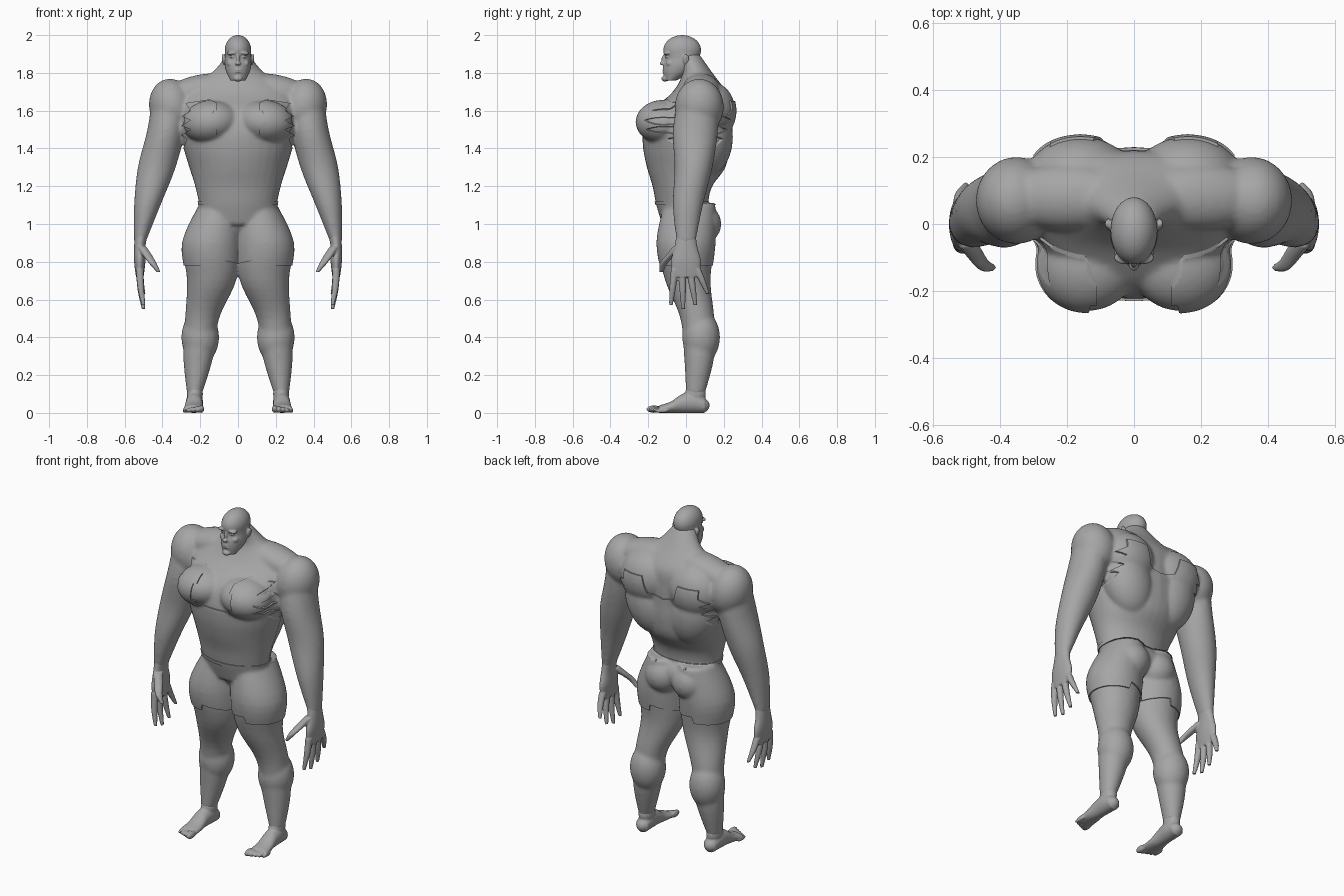
import bpy, bmesh, math
from mathutils import Matrix, Vector

cube = bpy.data.objects.get("Cube")
if cube:
    bpy.data.objects.remove(cube, do_unlink=True)

grey = bpy.data.materials.new("plain grey")
grey.use_nodes = True
grey.diffuse_color = (0.38, 0.38, 0.38, 1)
grey.node_tree.nodes["Principled BSDF"].inputs["Base Color"].default_value = grey.diffuse_color
SIDES = {"left": 1, "right": -1}


def blend(a, b, c, d, t):
    # Catmull-Rom curve through neighbouring rings
    return [q + t / 2 * (r - p + t * (2 * p - 5 * q + 4 * r - s + t * (3 * (q - r) + s - p)))
            for p, q, r, s in zip(a, b, c, d)]


def stack(start, step, rows):
    """Rings at even heights from rows of (x, y, width radius, depth radius)."""
    return [(x, y, start + step * i, wide, deep) for i, (x, y, wide, deep) in enumerate(rows)]


def loft(bm, rings, side=1, axis="Z", segments=32, steps=5):
    """Skin elliptical rings lying across the axis."""
    padded = [rings[0], *rings, rings[-1]]
    path = [blend(*padded[i:i + 4], k / steps)
            for i in range(len(rings) - 1) for k in range(steps)] + [rings[-1]]
    loops = []
    for x, y, z, wide, deep in path:
        loop = []
        for k in range(segments):
            angle = math.tau * k / segments
            u, v = wide * math.cos(angle), deep * math.sin(angle)
            place = (x + u, y + v, z) if axis == "Z" else (x + u, y, z + v)
            loop.append(bm.verts.new((side * place[0], place[1], place[2])))
        loops.append(loop)
    for low, high in zip(loops, loops[1:]):
        for k in range(segments):
            following = (k + 1) % segments
            bm.faces.new((low[k], low[following], high[following], high[k]))
    bm.faces.new(loops[0])
    bm.faces.new(loops[-1])


def blob(bm, centre, radii, side=1, tilt=0):
    place = Matrix.Translation((side * centre[0], centre[1], centre[2]))
    turn = Matrix.Rotation(side * tilt, 4, "Y")
    bmesh.ops.create_uvsphere(bm, u_segments=32, v_segments=20, radius=1,
                              matrix=place @ turn @ Matrix.Diagonal((*radii, 1)))


def bake(obj):
    bpy.context.view_layer.update()
    graph = bpy.context.evaluated_depsgraph_get()
    mesh = bpy.data.meshes.new_from_object(obj.evaluated_get(graph))
    obj.modifiers.clear()
    obj.data = mesh
    mesh.materials.clear()
    mesh.materials.append(grey)
    bpy.ops.object.select_all(action="DESELECT")
    obj.select_set(True)
    bpy.context.view_layer.objects.active = obj
    bpy.ops.object.shade_smooth_by_angle(angle=math.radians(50))


def new_object(name, bm):
    bmesh.ops.recalc_face_normals(bm, faces=bm.faces)
    mesh = bpy.data.meshes.new(name)
    bm.to_mesh(mesh)
    bm.free()
    obj = bpy.data.objects.new(name, mesh)
    bpy.context.collection.objects.link(obj)
    return obj


def fuse(name, bm, voxel, passes):
    """Melt overlapping masses into one smooth skin."""
    obj = new_object(name, bm)
    remesh = obj.modifiers.new("fuse", "REMESH")
    remesh.mode = "VOXEL"
    remesh.voxel_size = voxel
    relax = obj.modifiers.new("relax", "SMOOTH")
    relax.factor = 0.5
    relax.iterations = passes
    bake(obj)
    return obj


# Torso core, hips to neck
bm = bmesh.new()
loft(bm, stack(1, 0.1, [
    (0, 0, 0.2, 0.12), (0, -0.02, 0.2, 0.13), (0, -0.02, 0.22, 0.15), (0, 0, 0.25, 0.2),
    (0, 0, 0.28, 0.22), (0, 0, 0.3, 0.22), (0, 0.02, 0.3, 0.2), (0, 0.07, 0.3, 0.14),
    (0, 0.06, 0.14, 0.08), (0, 0.01, 0.06, 0.06)]))
blob(bm, (0, 0.02, 1.03), (0.19, 0.13, 0.1))
for s in SIDES.values():
    # Arm and leg cores
    loft(bm, stack(1.7, -0.2, [(0.36, 0.07, 0.09, 0.1), (0.38, 0.05, 0.1, 0.12),
                               (0.43, 0.04, 0.1, 0.1), (0.48, 0.01, 0.07, 0.08),
                               (0.52, 0, 0.03, 0.05)]), s)
    loft(bm, stack(1.1, -0.2, [(0.1, 0.02, 0.1, 0.13), (0.14, 0, 0.15, 0.15),
                               (0.14, 0.01, 0.13, 0.12), (0.19, 0.06, 0.09, 0.09),
                               (0.21, 0.07, 0.08, 0.08), (0.23, 0.05, 0.04, 0.05)]), s)
    # Muscles: shoulder, trapezius, chest, shoulder blade, back, buttock, calf
    blob(bm, (0.35, 0.07, 1.62), (0.12, 0.13, 0.15), s, 0.2)
    blob(bm, (0.2, 0.08, 1.71), (0.2, 0.1, 0.08), s, 0.2)
    blob(bm, (0.14, -0.12, 1.54), (0.15, 0.14, 0.11), s, 0.1)
    blob(bm, (0.16, 0.14, 1.6), (0.16, 0.12, 0.15), s)
    blob(bm, (0.15, 0.12, 1.46), (0.14, 0.12, 0.2), s, 0.3)
    blob(bm, (0.09, 0.08, 1), (0.1, 0.1, 0.1), s)
    blob(bm, (0.2, 0.08, 0.4), (0.1, 0.1, 0.14), s)
body = fuse("body", bm, 0.01, 8)

# Head: jaw, crown, nose, chin, lips
bm = bmesh.new()
loft(bm, stack(1.76, 0.04, [(0, -0.08, 0.04, 0.03), (0, -0.05, 0.06, 0.07), (0, -0.03, 0.07, 0.09),
                            (0, -0.02, 0.07, 0.09), (0, -0.02, 0.07, 0.1)]))
blob(bm, (0, -0.02, 1.92), (0.07, 0.1, 0.08))
blob(bm, (0, -0.11, 1.87), (0.01, 0.02, 0.03))
blob(bm, (0, -0.12, 1.85), (0.016, 0.02, 0.01))
blob(bm, (0, -0.11, 1.77), (0.025, 0.02, 0.016))
for lip in (1.804, 1.816):
    blob(bm, (0, -0.11, lip), (0.025, 0.015, 0.005))
for s in SIDES.values():
    # Brow, eye, cheek, ear
    blob(bm, (0.03, -0.1, 1.905), (0.03, 0.02, 0.01), s, 0.1)
    blob(bm, (0.03, -0.1, 1.885), (0.014, 0.01, 0.006), s)
    blob(bm, (0.04, -0.08, 1.85), (0.02, 0.025, 0.02), s)
    blob(bm, (0.075, 0, 1.87), (0.01, 0.017, 0.03), s, 0.2)
fuse("head", bm, 0.004, 3)

for label, s in SIDES.items():
    # Palm, thumb and fanned fingers
    bm = bmesh.new()
    loft(bm, stack(0.96, -0.08, [(0.51, 0, 0.035, 0.05), (0.52, 0, 0.03, 0.06),
                                 (0.52, 0, 0.03, 0.08), (0.52, 0, 0.02, 0.07)]), s)
    loft(bm, stack(0.88, -0.045, [(0.51, -0.04, 0.025, 0.03), (0.48, -0.08, 0.025, 0.025),
                                  (0.45, -0.12, 0.02, 0.02), (0.42, -0.13, 0.01, 0.01)]), s)
    for i in range(4):
        root, tip = 0.04 * i - 0.06, 0.065 * i - 0.08
        end = 0.55 + 0.02 * (i - 1) ** 2
        joints = [(0.52 - 0.02 * t * t, root + (tip - root) * t, 0.02 - 0.01 * t * t,
                   0.02 - 0.01 * t * t) for t in (0, 0.5, 1)]
        loft(bm, stack(0.76, (end - 0.76) / 2, joints), s)
    fuse(label + "_hand", bm, 0.005, 4)

    # Foot resting on the ground, heel, ankle and toes
    bm = bmesh.new()
    profile = [(0.04, 0.04), (0.045, 0.055), (0.045, 0.05), (0.05, 0.03), (0.055, 0.02)]
    loft(bm, [(0.228 + 0.002 * i, 0.1 - 0.06 * i, tall, wide, tall)
              for i, (wide, tall) in enumerate(profile)], s, "Y")
    blob(bm, (0.228, 0.08, 0.04), (0.04, 0.045, 0.04), s)
    blob(bm, (0.228, 0.05, 0.1), (0.042, 0.055, 0.06), s)
    for toe in range(5):
        size = 0.02 - 0.002 * toe
        blob(bm, (0.195 + 0.022 * toe, 0.01 * toe - 0.17, size), (0.8 * size, 0.04, size), s)
    fuse(label + "_foot", bm, 0.005, 4)


def garment(name, half, near, far, thickness):
    """Thickened skin trimmed by a mirrored outline."""
    outline = half + [(-x, z) for x, z in reversed(half) if x > 0]
    bm = bmesh.new()
    base = bm.faces.new([bm.verts.new((x, near, z)) for x, z in outline])
    grown = bmesh.ops.extrude_face_region(bm, geom=[base], use_keep_orig=True)["geom"]
    moved = [v for v in grown if isinstance(v, bmesh.types.BMVert)]
    bmesh.ops.translate(bm, vec=Vector((0, far - near, 0)), verts=moved)
    bmesh.ops.triangulate(bm, faces=bm.faces)
    cutter = new_object(name + "_cutter", bm)
    cloth = bpy.data.objects.new(name, body.data.copy())
    bpy.context.collection.objects.link(cloth)
    puff = cloth.modifiers.new("thickness", "DISPLACE")
    puff.mid_level = 0
    puff.strength = thickness
    trim = cloth.modifiers.new("trim", "BOOLEAN")
    trim.operation = "INTERSECT"
    trim.solver = "MANIFOLD"
    trim.object = cutter
    bake(cloth)
    bpy.data.objects.remove(cutter, do_unlink=True)


# Torn vest, belt and shorts
teeth = [(x, z - 0.05 * i) for i in range(3) for x, z in ((0.25, 1.6), (0.3, 1.57))]
flank = teeth + [(0.27, 1.45), (0.29, 1.4), (0.26, 1.1), (0, 1.1)]
garment("vest_front", [(0, 1.47), (0.11, 1.47), (0.11, 1.5), (0.14, 1.5), (0.13, 1.6), (0.11, 1.6),
                       (0.11, 1.64), (0.15, 1.66), (0.28, 1.64)] + flank, -0.5, 0, 0.007)
garment("vest_back", [(0, 1.53), (0.09, 1.55), (0.12, 1.65), (0.25, 1.65)] + flank, 0, 0.5, 0.008)
garment("belt", [(0, 1.12), (0.3, 1.12), (0.3, 1.1), (0, 1.1)], -0.5, 0.5, 0.012)
garment("shorts", [(0, 1.1), (0.35, 1.1), (0.35, 0.78), (0.15, 0.78), (0.14, 0.82), (0, 0.79)],
        -0.5, 0.5, 0.007)
